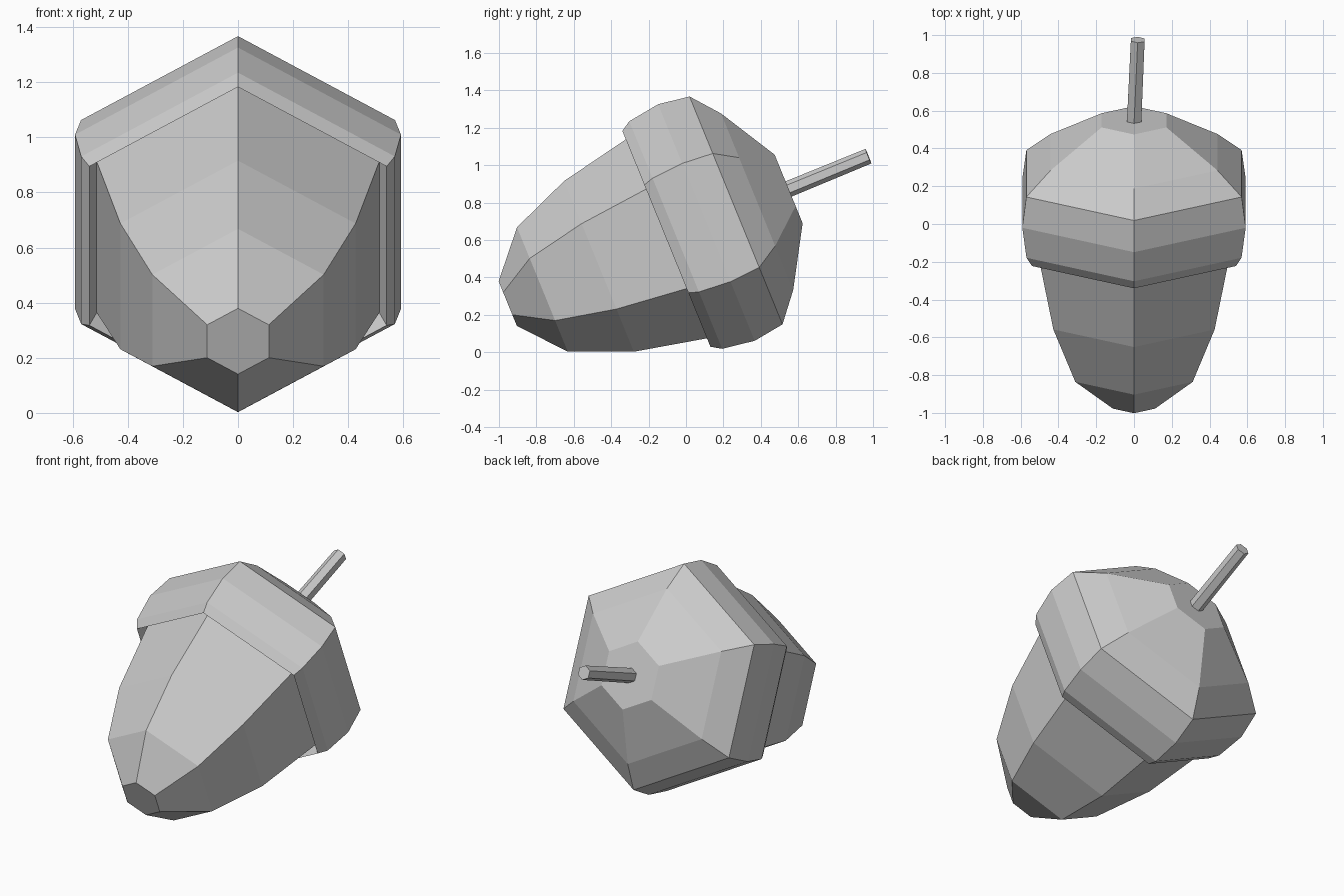
import bpy, bmesh
from math import sin, cos, pi, radians
from mathutils import Matrix, Vector

cube = bpy.data.objects.get("Cube")
if cube:
    bpy.data.objects.remove(cube)

grey = bpy.data.materials.new("plain grey")
grey.use_nodes = True
COLOUR = (0.6, 0.6, 0.6, 1)
grey.diffuse_color = COLOUR
grey.node_tree.nodes["Principled BSDF"].inputs["Base Color"].default_value = COLOUR

SIDES = 6


def turned_part(name, profile, start, axis, close_first=True, close_last=True):
    """Six-sided turned solid: profile is (distance along axis, radius)."""
    bm = bmesh.new()
    rings = []
    for t, r in profile:
        rings.append([bm.verts.new((r * sin(2 * pi * i / SIDES),
                                    r * cos(2 * pi * i / SIDES), t))
                      for i in range(SIDES)])
    for a, b in zip(rings, rings[1:]):
        for i in range(SIDES):
            j = (i + 1) % SIDES
            bm.faces.new((a[i], b[i], b[j], a[j]))
    if close_first:
        bm.faces.new(rings[0])
    if close_last:
        bm.faces.new(rings[-1][::-1])
    # Local z follows the axis, local y is the upright corner direction
    z = Vector(axis).normalized()
    x = Vector((0, 0, 1)).cross(z).normalized()
    y = z.cross(x)
    basis = Matrix((x, y, z)).transposed().to_4x4()
    bm.transform(Matrix.Translation(start) @ basis)
    bmesh.ops.recalc_face_normals(bm, faces=bm.faces)
    mesh = bpy.data.meshes.new(name)
    bm.to_mesh(mesh)
    bm.free()
    mesh.materials.append(grey)
    obj = bpy.data.objects.new(name, mesh)
    bpy.context.collection.objects.link(obj)
    return obj


# Main axis leans back and up from the tip of the nut
tilt = radians(22.2)
tip = Vector((0, -0.953, 0.26))
axis = Vector((0, cos(tilt), sin(tilt)))

# Nut, tapering to a small flat tip
turned_part("nut", [(0, 0.129), (0.2, 0.359), (0.527, 0.493), (1.0, 0.592)],
            tip, axis)

# Cap, with an inner lip that meets the nut
turned_part("cap", [(1.0, 0.592), (0.916, 0.623), (0.97, 0.657), (1.147, 0.683),
                    (1.318, 0.658), (1.44, 0.51), (1.622, 0.198)],
            tip, axis, close_first=False)

# Stem, leaning slightly to one side
base = tip + axis * 1.6
end = Vector((0.02, 0.975, 1.048))
turned_part("stem", [(0, 0.044), ((end - base).length, 0.042)], base, end - base)
